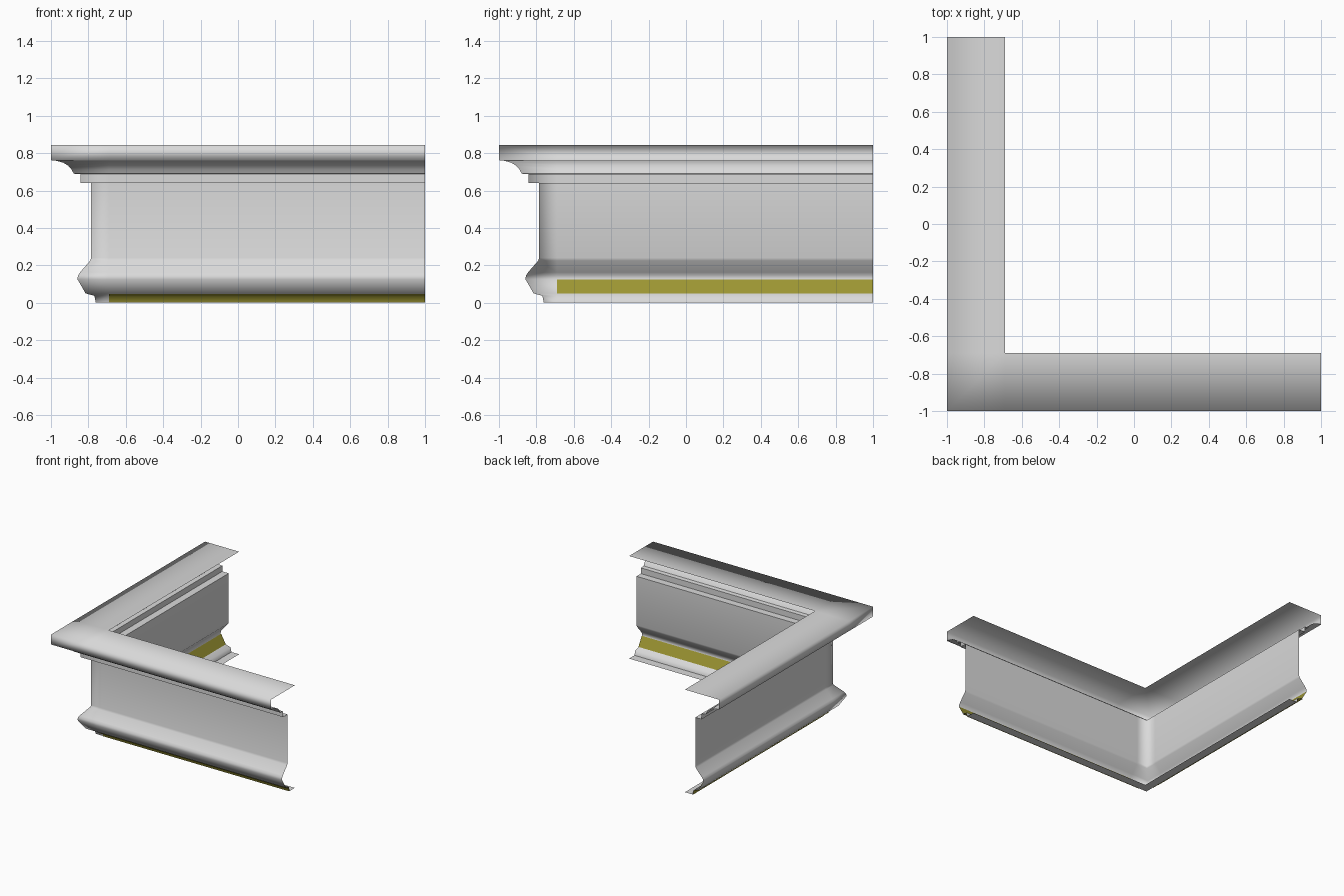
import bpy
import bmesh

cube = bpy.data.objects.get("Cube")
if cube:
    bpy.data.objects.remove(cube, do_unlink=True)


def make_material(name, color):
    mat = bpy.data.materials.new(name)
    mat.use_nodes = True
    mat.diffuse_color = color
    mat.node_tree.nodes["Principled BSDF"].inputs["Base Color"].default_value = color
    return mat


plaster = make_material("light grey plaster", (0.70, 0.70, 0.70, 1))
olive = make_material("olive yellow strip", (0.33, 0.30, 0.032, 1))

INNER = -0.69   # inner edge of both arms, where the corner block ends

# Stations along the path: each maps a profile offset to a plan position
back_arm = [lambda p: (p, 1), lambda p: (p, INNER)]
corner = [lambda p: (p, p)]
front_arm = [lambda p: (INNER, p), lambda p: (1, p)]


def sweep(name, profile, stations, mat, sharp=()):
    """Sweep an (offset, height) profile along the stations, smooth shaded."""
    bm = bmesh.new()
    rows = [[bm.verts.new((*place(p), z)) for p, z in profile] for place in stations]
    for a, b in zip(rows, rows[1:]):
        for j in range(len(profile) - 1):
            bm.faces.new((a[j], b[j], b[j + 1], a[j + 1])).smooth = True
        for j in sharp:
            bm.edges.get((a[j], b[j])).smooth = False
    mesh = bpy.data.meshes.new(name)
    bm.to_mesh(mesh)
    bm.free()
    mesh.materials.append(mat)
    obj = bpy.data.objects.new(name, mesh)
    bpy.context.collection.objects.link(obj)
    return obj


# Moulding profile from the base flange up to the top shelf
foot = [(-0.76, 0), (-0.768, 0.037), (-0.815, 0.05)]
bulge = [(-0.815, 0.05), (-0.858, 0.125)]
shoulder = [(-0.856, 0.145), (-0.845, 0.162), (-0.79, 0.225), (-0.785, 0.24)]
frieze = [(-0.785, 0.64), (-0.843, 0.64), (-0.843, 0.687)]
cove = [(-0.878, 0.69), (-0.89, 0.712), (-0.908, 0.733), (-0.935, 0.749), (-0.975, 0.76)]
crown = [(-1, 0.762), (-1, 0.843), (INNER, 0.843)]
profile = [(INNER, 0)] + foot + bulge[1:] + shoulder + frieze + cove + crown

sharp = [profile.index(p) for p in (foot[0], *frieze, cove[0], cove[-1])]
sweep("cornice_moulding", profile, back_arm + corner + front_arm, plaster, sharp)

# Coloured strips on the straight runs: inside the bulge and outside the foot
inside = [(p + 0.004, z) for p, z in bulge]
outside = [(p - 0.004, max(z - 0.003, 0)) for p, z in foot]
for label, arm in (("back", back_arm), ("front", front_arm)):
    sweep(label + "_inner_strip", inside, arm, olive)
    sweep(label + "_foot_strip", outside, arm, olive)
